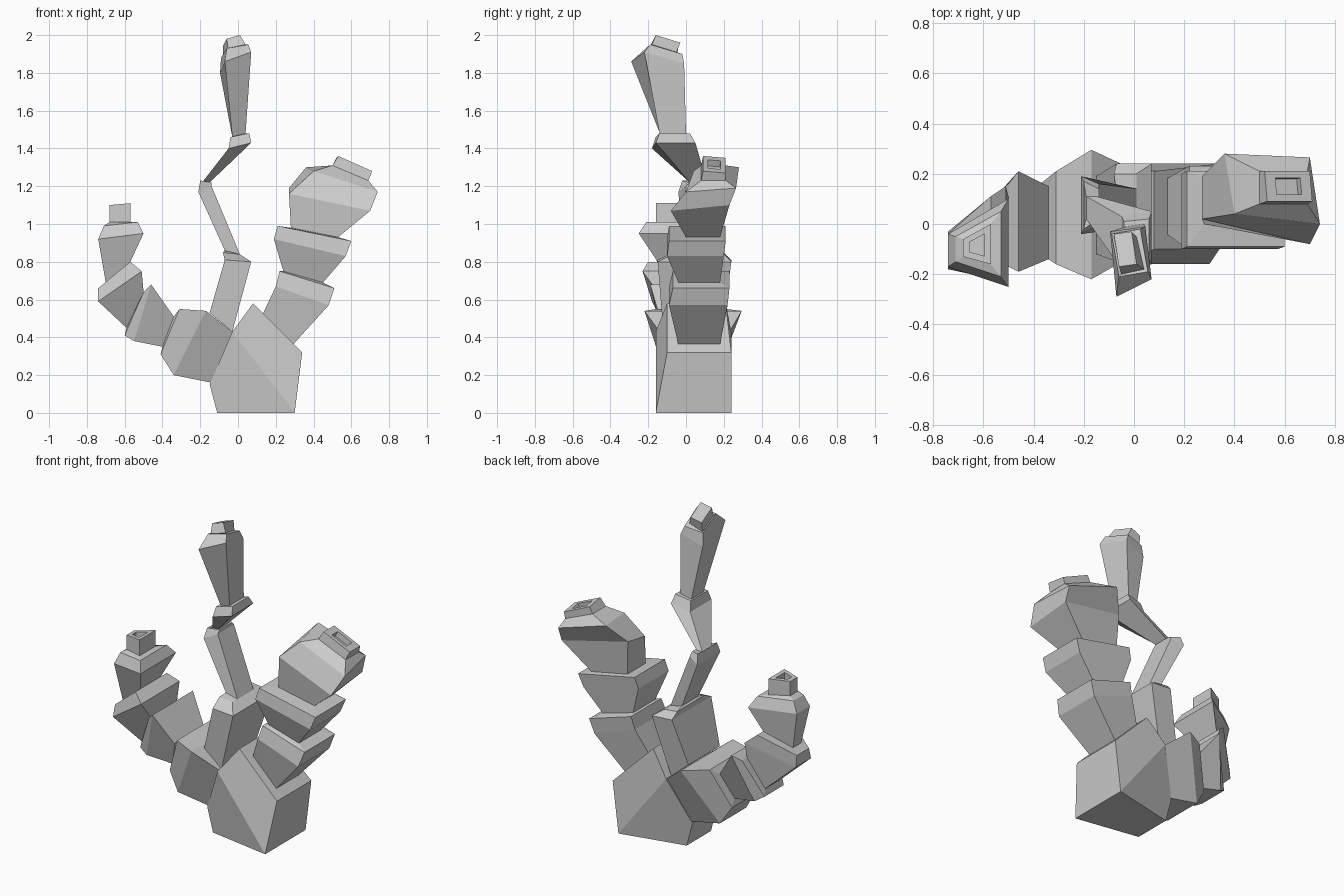
import bpy, bmesh
from mathutils import Vector


def corners(r):
    # ring: left x,z / right x,z / left front,back y / optional right front,back y
    # optional last two: x,z shift of the back edge
    xa, za, xb, zb, fa, ba = r[:6]
    fb, bb = r[6:8] if len(r) > 6 else (fa, ba)
    dx, dz = r[8:10] if len(r) > 8 else (0, 0)
    return [Vector(p) for p in ((xa, fa, za), (xb, fb, zb),
                                (xb + dx, bb, zb + dz), (xa + dx, ba, za + dz))]


def loft(name, rings, hole=0.0):
    loops = [corners(r) for r in rings]
    if hole:  # rim inset and sunken mouth
        top = loops[-1]
        c = sum(top, Vector()) / 4
        down = sum(loops[-2], Vector()) / 4 - c
        rim = [c + (p - c) * 0.55 for p in top]
        loops += [rim, [p + down * hole for p in rim]]
    bm = bmesh.new()
    vs = [[bm.verts.new(p) for p in loop] for loop in loops]
    bm.faces.new(vs[0])
    bm.faces.new(vs[-1])
    for lo, hi in zip(vs, vs[1:]):
        for i in range(4):
            j = (i + 1) % 4
            bm.faces.new((lo[i], lo[j], hi[j], hi[i]))
    bmesh.ops.recalc_face_normals(bm, faces=bm.faces)
    me = bpy.data.meshes.new(name)
    bm.to_mesh(me)
    bm.free()
    bpy.context.collection.objects.link(bpy.data.objects.new(name, me))


# Root block
loft("base", [
    (-0.15, 0.15, -0.11, 0.00, -0.09, 0.15),
    (-0.03, 0.43, 0.30, 0.00, -0.16, 0.24),
    (0.08, 0.58, 0.34, 0.32, -0.10, 0.21, -0.10, 0.24)])

# Thick arm on the right
loft("right_arm", [
    (0.13, 0.52, 0.29, 0.36, -0.04, 0.18),
    (0.20, 0.67, 0.48, 0.57, -0.09, 0.22),
    (0.22, 0.75, 0.51, 0.66, -0.07, 0.23),
    (0.24, 0.75, 0.45, 0.69, -0.04, 0.18),
    (0.19, 0.92, 0.57, 0.83, -0.10, 0.20),
    (0.21, 0.99, 0.60, 0.91, -0.09, 0.21),
    (0.28, 0.98, 0.53, 0.93, 0.00, 0.18),
    (0.27, 1.16, 0.70, 1.07, 0.02, 0.19, -0.08, 0.23, 0.00, 0.03),
    (0.40, 1.28, 0.74, 1.17, 0.04, 0.28, 0.00, 0.265, -0.04, 0.02),
    (0.50, 1.31, 0.69, 1.23, 0.08, 0.21),
    (0.53, 1.36, 0.71, 1.28, 0.09, 0.21, 0.09, 0.21, -0.01, -0.01)], 0.7)

# Curved arm on the left
loft("left_arm", [
    (-0.03, 0.43, -0.14, 0.16, -0.14, 0.23, -0.09, 0.15),
    (-0.17, 0.54, -0.34, 0.20, -0.22, 0.295, -0.11, 0.15),
    (-0.31, 0.55, -0.41, 0.31, -0.16, 0.21, -0.09, 0.13),
    (-0.34, 0.51, -0.40, 0.35, -0.14, 0.15, -0.08, 0.09),
    (-0.46, 0.68, -0.55, 0.38, -0.19, 0.21, -0.12, 0.11),
    (-0.50, 0.64, -0.60, 0.41, -0.17, 0.16, -0.11, 0.08),
    (-0.50, 0.64, -0.59, 0.45, -0.15, 0.11, -0.11, 0.06),
    (-0.51, 0.75, -0.74, 0.59, -0.23, 0.15, -0.18, -0.03),
    (-0.57, 0.80, -0.74, 0.66, -0.20, 0.11, -0.16, -0.04),
    (-0.57, 0.80, -0.70, 0.69, -0.15, 0.05, -0.14, -0.06),
    (-0.50, 0.95, -0.74, 0.92, -0.25, 0.10, -0.17, -0.04),
    (-0.53, 1.01, -0.71, 0.99, -0.21, 0.05, -0.15, -0.05),
    (-0.57, 1.01, -0.68, 1.01, -0.16, 0.00, -0.13, -0.06),
    (-0.57, 1.11, -0.68, 1.10, -0.16, 0.00, -0.13, -0.06)], 0.7)

# Thin crooked arm in the middle
loft("middle_arm", [
    (-0.15, 0.53, -0.03, 0.43, -0.12, 0.19),
    (-0.07, 0.81, 0.07, 0.80, -0.15, 0.24),
    (-0.08, 0.85, 0.01, 0.84, -0.07, 0.20),
    (-0.07, 0.86, 0.01, 0.84, -0.02, 0.14),
    (-0.21, 1.17, -0.14, 1.20, -0.04, 0.19, 0.00, 0.16),
    (-0.20, 1.23, -0.14, 1.22, -0.02, 0.17, 0.02, 0.14),
    (-0.19, 1.22, -0.15, 1.22, 0.02, 0.11),
    (-0.05, 1.40, 0.07, 1.43, -0.18, 0.03, -0.16, 0.05),
    (-0.04, 1.46, 0.06, 1.48, -0.16, 0.01, -0.14, 0.02),
    (-0.03, 1.46, 0.04, 1.48, -0.13, -0.01, -0.14, 0.00),
    (-0.07, 1.86, 0.07, 1.91, -0.29, -0.03, -0.22, -0.01, -0.025, -0.06),
    (-0.06, 1.93, 0.055, 1.95, -0.21, -0.04, -0.19, -0.02, -0.03, -0.05),
    (-0.05, 1.92, 0.04, 1.95, -0.20, -0.05, -0.18, -0.05, -0.03, -0.04),
    (-0.06, 1.98, 0.01, 2.00, -0.17, -0.04, -0.16, -0.03, -0.02, -0.04)])
